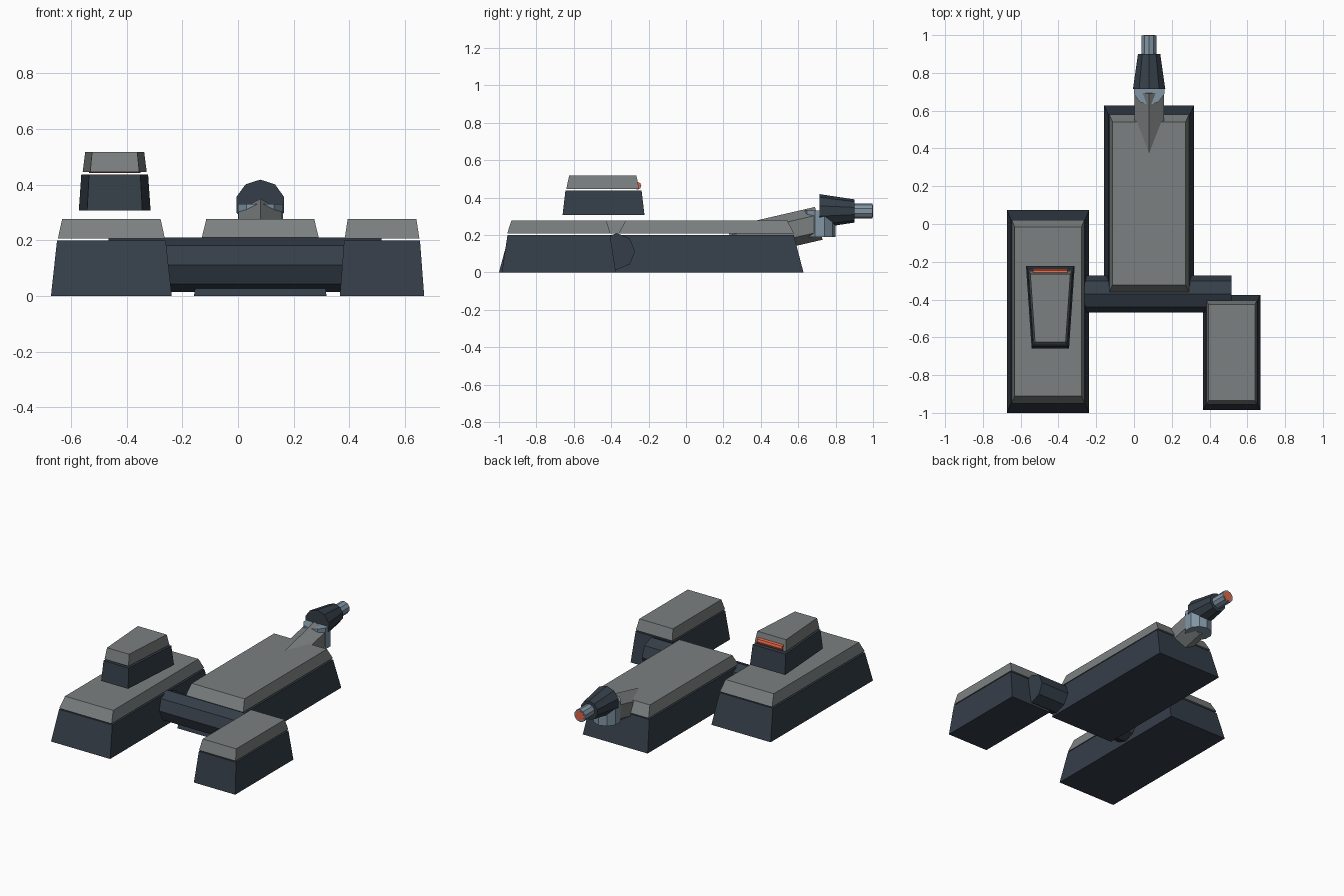
import bpy, bmesh, math
from mathutils import Matrix, Vector

if "Cube" in bpy.data.objects:
    bpy.data.objects.remove(bpy.data.objects["Cube"])


def material(name, rgb):
    m = bpy.data.materials.new(name)
    m.diffuse_color = (*rgb, 1)
    m.use_nodes = True
    m.node_tree.nodes["Principled BSDF"].inputs["Base Color"].default_value = m.diffuse_color
    return m


DARK = material("dark_steel", (0.035, 0.048, 0.065))
GREY = material("grey_plate", (0.20, 0.215, 0.215))
BLUE = material("blue_steel", (0.22, 0.30, 0.37))
GLOW = material("glow_orange", (0.75, 0.13, 0.06))


def add_object(name, bm, mat):
    bmesh.ops.recalc_face_normals(bm, faces=bm.faces[:])
    mesh = bpy.data.meshes.new(name)
    bm.to_mesh(mesh)
    bm.free()
    mesh.materials.append(mat)
    obj = bpy.data.objects.new(name, mesh)
    bpy.context.collection.objects.link(obj)
    return obj


def frustum(name, center, half_front, half_back, half_y, z0, z1, taper, mat):
    """Four-sided block, trapezoid in plan, shrinking by taper towards the top."""
    bm = bmesh.new()
    plan = [(-half_front, -half_y), (half_front, -half_y),
            (half_back, half_y), (-half_back, half_y)]
    rings = [[bm.verts.new((center[0] + x * s, center[1] + y * s, z)) for x, y in plan]
             for s, z in ((1, z0), (taper, z1))]
    for ring in rings:
        bm.faces.new(ring)
    for i in range(4):
        j = (i + 1) % 4
        bm.faces.new((rings[0][i], rings[0][j], rings[1][j], rings[1][i]))
    return add_object(name, bm, mat)


def prism(name, start, end, r0, r1, sides, mat, up=(0, 0, 1)):
    """Faceted cone or cylinder between two points, one corner facing up."""
    start, end = Vector(start), Vector(end)
    axis = (end - start).normalized()
    side = Vector(up).cross(axis).normalized()
    top = axis.cross(side)
    bm = bmesh.new()
    rings = []
    for p, r in ((start, r0), (end, r1)):
        angles = [2 * math.pi * i / sides for i in range(sides)]
        rings.append([bm.verts.new(p + r * (math.cos(a) * top + math.sin(a) * side))
                      for a in angles])
    for ring in rings:
        bm.faces.new(ring)
    for i in range(sides):
        j = (i + 1) % sides
        bm.faces.new((rings[0][i], rings[0][j], rings[1][j], rings[1][i]))
    return add_object(name, bm, mat)


# Three tapered hulls, each with a grey deck plate floating just above it
for name, x0, x1, y0, y1 in (("left", -0.672, -0.238, -1.0, 0.073),
                             ("center", -0.158, 0.318, -0.41, 0.628),
                             ("right", 0.366, 0.669, -0.985, -0.375)):
    c = ((x0 + x1) / 2, (y0 + y1) / 2)
    hx, hy = (x1 - x0) / 2, (y1 - y0) / 2
    frustum(name + "_hull", c, hx, hx, hy, 0, 0.199, 0.9, DARK)
    frustum(name + "_deck", c, hx * 0.885, hx * 0.885, hy * 0.905, 0.207, 0.277, 0.92, GREY)

# Octagonal cross tube joining the hulls
prism("cross_tube", (-0.465, -0.37, 0.112), (0.515, -0.37, 0.112), 0.098, 0.098, 8, DARK)

# Cabin above the left hull with a glowing rear strip
frustum("cabin_base", (-0.443, -0.441), 0.099, 0.129, 0.219, 0.307, 0.437, 0.93, DARK)
frustum("cabin_roof", (-0.443, -0.445), 0.088, 0.115, 0.195, 0.446, 0.518, 0.92, GREY)
prism("rear_light", (-0.535, -0.26, 0.463), (-0.351, -0.26, 0.463), 0.021, 0.021, 8, GLOW)

# Slanted arm rising out of the center hull
tilt = math.radians(13)
tip = Vector((0.08, 0.71, 0.262))
prism("gun_arm", tip - 0.48 * Vector((0, math.cos(tilt), math.sin(tilt))), tip,
      0.09, 0.09, 6, GREY)

# Swivel, shroud, barrel and glowing muzzle
prism("gun_swivel", (0.08, 0.715, 0.19), (0.08, 0.715, 0.33), 0.085, 0.085, 10, BLUE, (0, 1, 0))
prism("gun_shroud", (0.08, 0.715, 0.328), (0.08, 0.9, 0.328), 0.09, 0.062, 10, DARK)
prism("gun_barrel", (0.08, 0.85, 0.328), (0.08, 0.998, 0.328), 0.041, 0.041, 10, BLUE)
prism("muzzle_glow", (0.08, 0.98, 0.328), (0.08, 1.0, 0.328), 0.032, 0.032, 10, GLOW)
